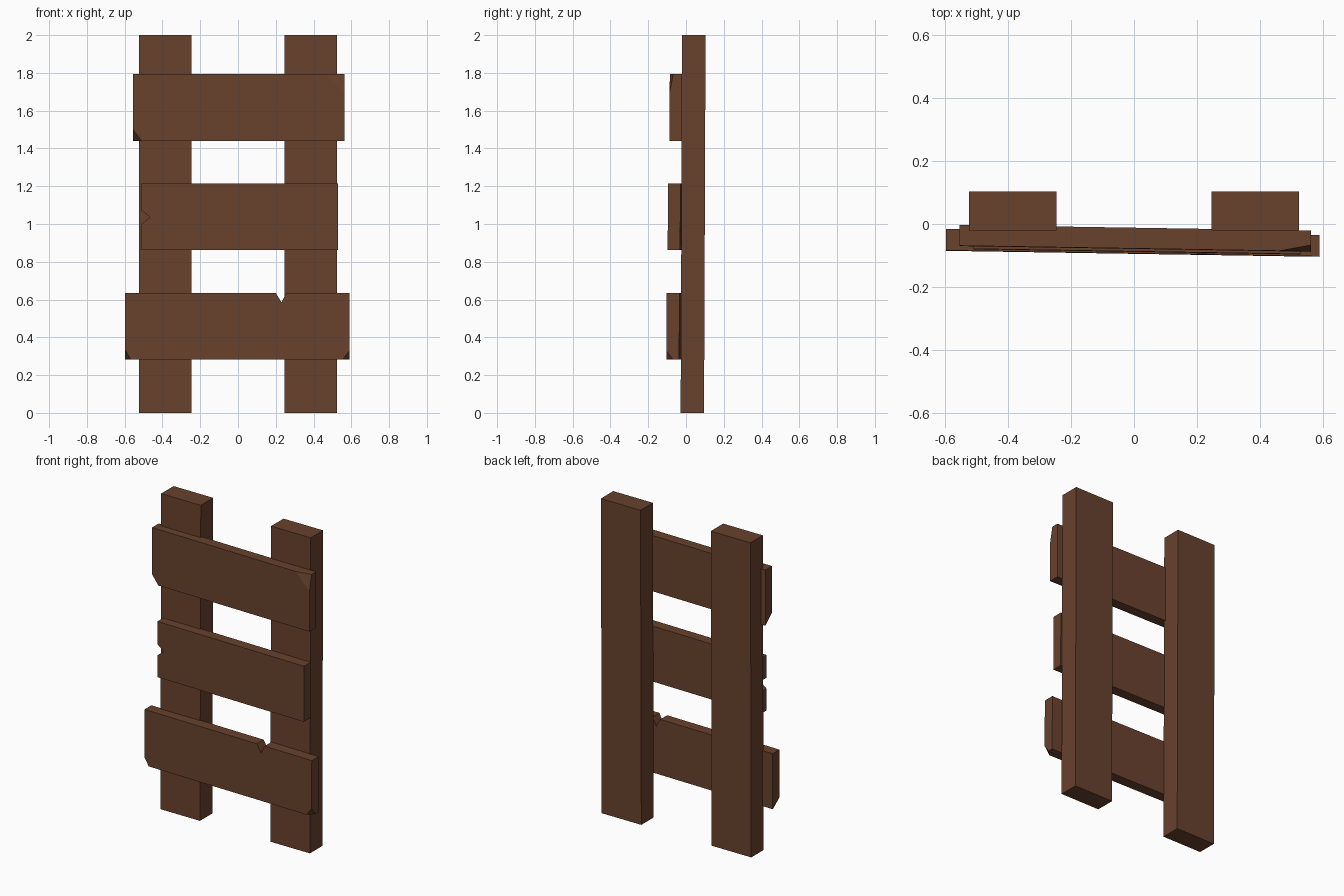
import bpy, bmesh
from mathutils import Vector

if "Cube" in bpy.data.objects:
    bpy.data.objects.remove(bpy.data.objects["Cube"])

wood = bpy.data.materials.new("brown_wood")
wood.diffuse_color = (0.14, 0.054, 0.027, 1)
wood.use_nodes = True
wood.node_tree.nodes["Principled BSDF"].inputs["Base Color"].default_value = wood.diffuse_color

LEAN = 0.004    # whole model leans back slightly
SKEW = -0.016   # planks sit slightly askew on the posts


def board(name, outline, front, back, skew=0.0, chips=()):
    """Extrude an x/z outline from front to back, slice off chipped corners, then lean it."""
    bm = bmesh.new()
    face = bm.faces.new([bm.verts.new((x, front, z)) for x, z in outline])
    ext = bmesh.ops.extrude_face_region(bm, geom=[face])
    for v in ext["geom"]:
        if isinstance(v, bmesh.types.BMVert):
            v.co.y = back
    bmesh.ops.recalc_face_normals(bm, faces=bm.faces)
    xs, zs = [p[0] for p in outline], [p[1] for p in outline]
    for sx, sz, dx, dz, dy in chips:
        # Corner of the front face, and the cut distances along each edge
        c = Vector((max(xs) if sx > 0 else min(xs), front,
                    max(zs) if sz > 0 else min(zs)))
        normal = Vector((sx / dx, -1 / dy, sz / dz)).normalized()
        cut = bmesh.ops.bisect_plane(
            bm, geom=bm.verts[:] + bm.edges[:] + bm.faces[:], dist=1e-6,
            plane_co=c - Vector((sx * dx, 0, 0)), plane_no=normal, clear_outer=True)
        edges = [e for e in cut["geom_cut"] if isinstance(e, bmesh.types.BMEdge)]
        bmesh.ops.holes_fill(bm, edges=edges, sides=0)
    for v in bm.verts:
        v.co.y += skew * v.co.x + LEAN * (v.co.z - 1)
    bmesh.ops.recalc_face_normals(bm, faces=bm.faces)
    me = bpy.data.meshes.new(name)
    bm.to_mesh(me)
    bm.free()
    me.materials.append(wood)
    ob = bpy.data.objects.new(name, me)
    bpy.context.collection.objects.link(ob)


def rect(x0, x1, z0, z1):
    return [(x0, z0), (x1, z0), (x1, z1), (x0, z1)]


# Two upright posts
for side, x0, x1 in (("left", -0.525, -0.247), ("right", 0.247, 0.525)):
    board(side + "_post", rect(x0, x1, 0, 2), -0.0245, 0.0995)

# Top plank: chipped lower left and upper right corners
board("top_plank", rect(-0.555, 0.563, 1.44, 1.795), -0.081, -0.015, SKEW,
      [(-1, -1, 0.045, 0.06, 0.066), (1, 1, 0.1, 0.1, 0.02)])

# Middle plank: notch in the left end
mid = rect(-0.51, 0.53, 0.862, 1.215) + [(-0.51, 1.07), (-0.465, 1.036), (-0.51, 1.0)]
board("middle_plank", mid, -0.088, -0.022, SKEW)

# Bottom plank: notch in the top edge, both lower corners chipped
low = rect(-0.597, 0.59, 0.282, 0.635)
low[3:3] = [(0.255, 0.635), (0.23, 0.585), (0.2, 0.635)]
board("bottom_plank", low, -0.092, -0.024, SKEW,
      [(-1, -1, 0.03, 0.05, 0.066), (1, -1, 0.036, 0.048, 0.036)])
